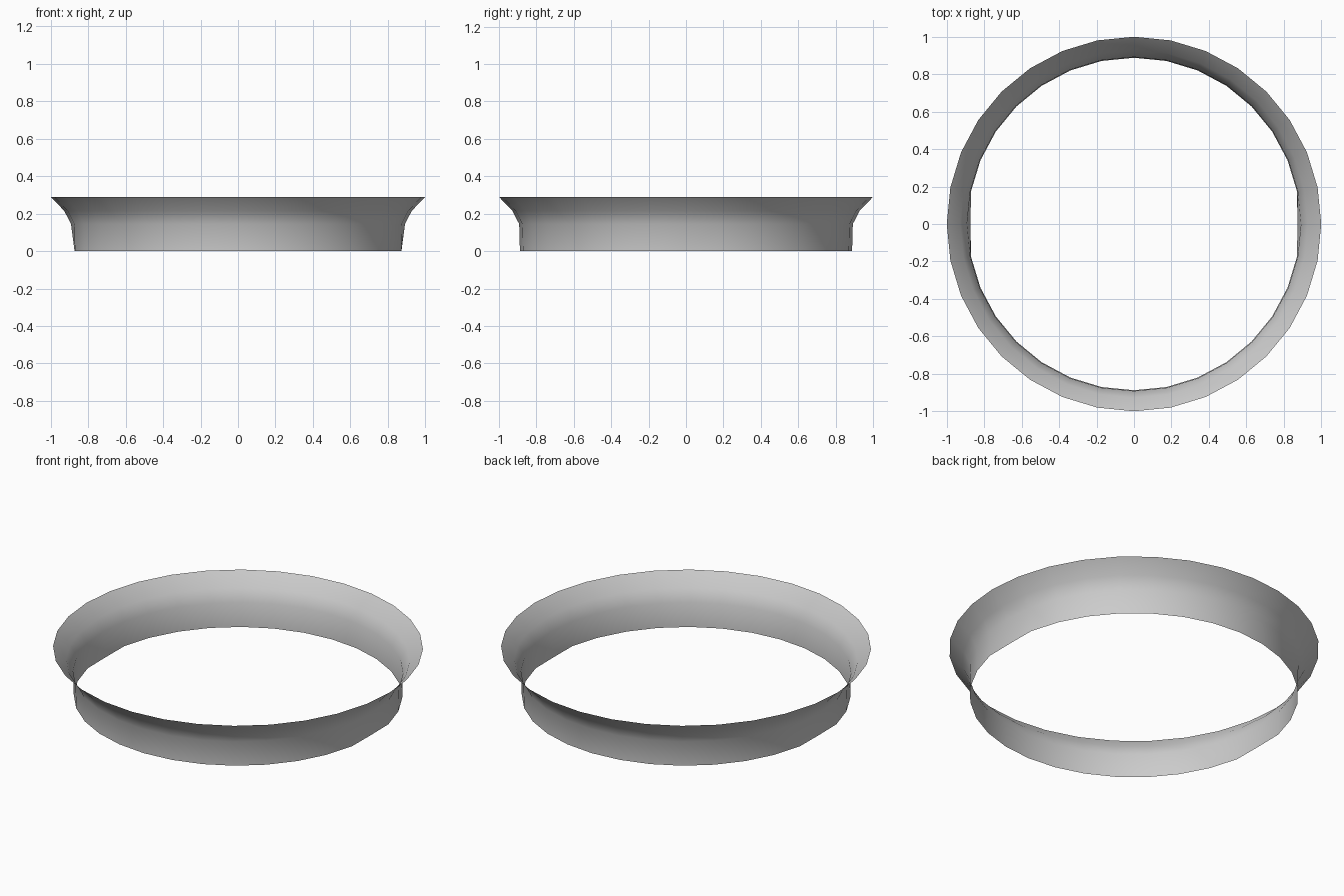
import bpy, bmesh, math

if "Cube" in bpy.data.objects:
    bpy.data.objects.remove(bpy.data.objects["Cube"])

SIDES = 32
# (radius, height) of the flared wall, bottom to top
PROFILE = [(0.888, 0.0), (0.892, 0.145), (0.928, 0.215), (1.0, 0.29)]

# flared open ring
bm = bmesh.new()
rings = []
for level, (r, z) in enumerate(PROFILE):
    ring = []
    for i in range(SIDES):
        a = 2 * math.pi * i / SIDES
        x, y = r * math.cos(a), r * math.sin(a)
        if level == 0:  # slightly flattened left and right at the foot
            x = max(-0.873, min(0.873, x))
        ring.append(bm.verts.new((x, y, z)))
    rings.append(ring)
for low, high in zip(rings, rings[1:]):
    for i in range(SIDES):
        j = (i + 1) % SIDES
        bm.faces.new((low[i], low[j], high[j], high[i])).smooth = True

mesh = bpy.data.meshes.new("flared_ring")
bm.to_mesh(mesh)
bm.free()
obj = bpy.data.objects.new("flared_ring", mesh)
bpy.context.collection.objects.link(obj)
